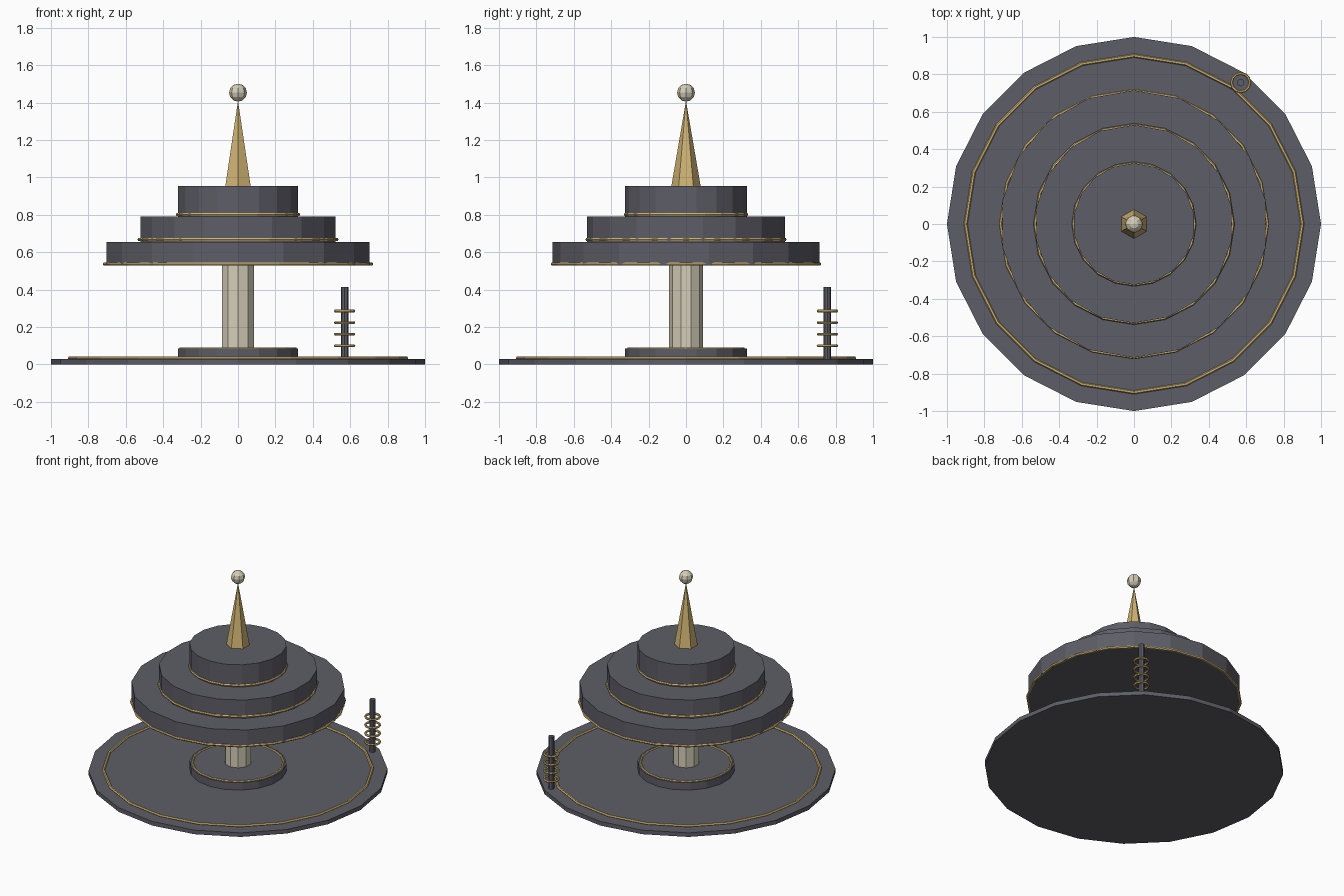
import bpy, math

if "Cube" in bpy.data.objects:
    bpy.data.objects.remove(bpy.data.objects["Cube"])


def material(name, rgb):
    m = bpy.data.materials.new(name)
    m.diffuse_color = (*rgb, 1)
    m.use_nodes = True
    m.node_tree.nodes["Principled BSDF"].inputs["Base Color"].default_value = m.diffuse_color
    return m


GREY = material("slate_grey", (0.11, 0.11, 0.135))
GOLD = material("gold", (0.62, 0.45, 0.17))
CREAM = material("cream", (0.66, 0.61, 0.48))


def finish(name, mat):
    ob = bpy.context.object
    ob.name = name
    ob.data.materials.append(mat)
    return ob


def prism(name, mat, sides, r, z0, z1, x=0, y=0, top=None):
    """Upright prism or cone with its first corner facing +y."""
    bpy.ops.mesh.primitive_cone_add(
        vertices=sides, radius1=r, radius2=r if top is None else top,
        depth=z1 - z0, location=(x, y, (z0 + z1) / 2))
    return finish(name, mat)


def ring(name, r, tube, z, x=0, y=0, segments=20):
    bpy.ops.mesh.primitive_torus_add(
        major_radius=r, minor_radius=tube, major_segments=segments,
        minor_segments=6, location=(x, y, z))
    return finish(name, GOLD)


# Ground disc and pedestal
prism("base_disc", GREY, 20, 1.0, 0, 0.03)
ring("base_trim", 0.9, 0.01, 0.034)
prism("pedestal", GREY, 18, 0.325, 0.03, 0.085)
ring("pedestal_trim", 0.306, 0.008, 0.085)

# Central column
prism("column", CREAM, 10, 0.09, 0.08, 0.54)

# Stacked roof tiers, each with a trim around its foot
tiers = [("lower", 0.715, 0.53, 0.655, 0.537),
         ("middle", 0.53, 0.655, 0.79, 0.668),
         ("upper", 0.325, 0.79, 0.955, 0.802)]
for name, r, z0, z1, trim_z in tiers:
    prism(name + "_tier", GREY, 18, r, z0, z1)
    ring(name + "_tier_trim", r - 0.001, 0.009, trim_z)

# Spire and ball finial
prism("spire", GOLD, 6, 0.078, 0.955, 1.41, top=0)
bpy.ops.mesh.primitive_uv_sphere_add(segments=8, ring_count=6, radius=0.048,
                                     location=(0, 0, 1.453))
finish("finial_ball", CREAM)

# Coil post standing on the rim
px, py = 0.57, 0.756
prism("coil_post", GREY, 8, 0.02, 0.03, 0.415, px, py)
for i in range(4):
    ring(f"coil_ring_{i + 1}", 0.049, 0.008, 0.1 + 0.062 * i, px, py, 12)
